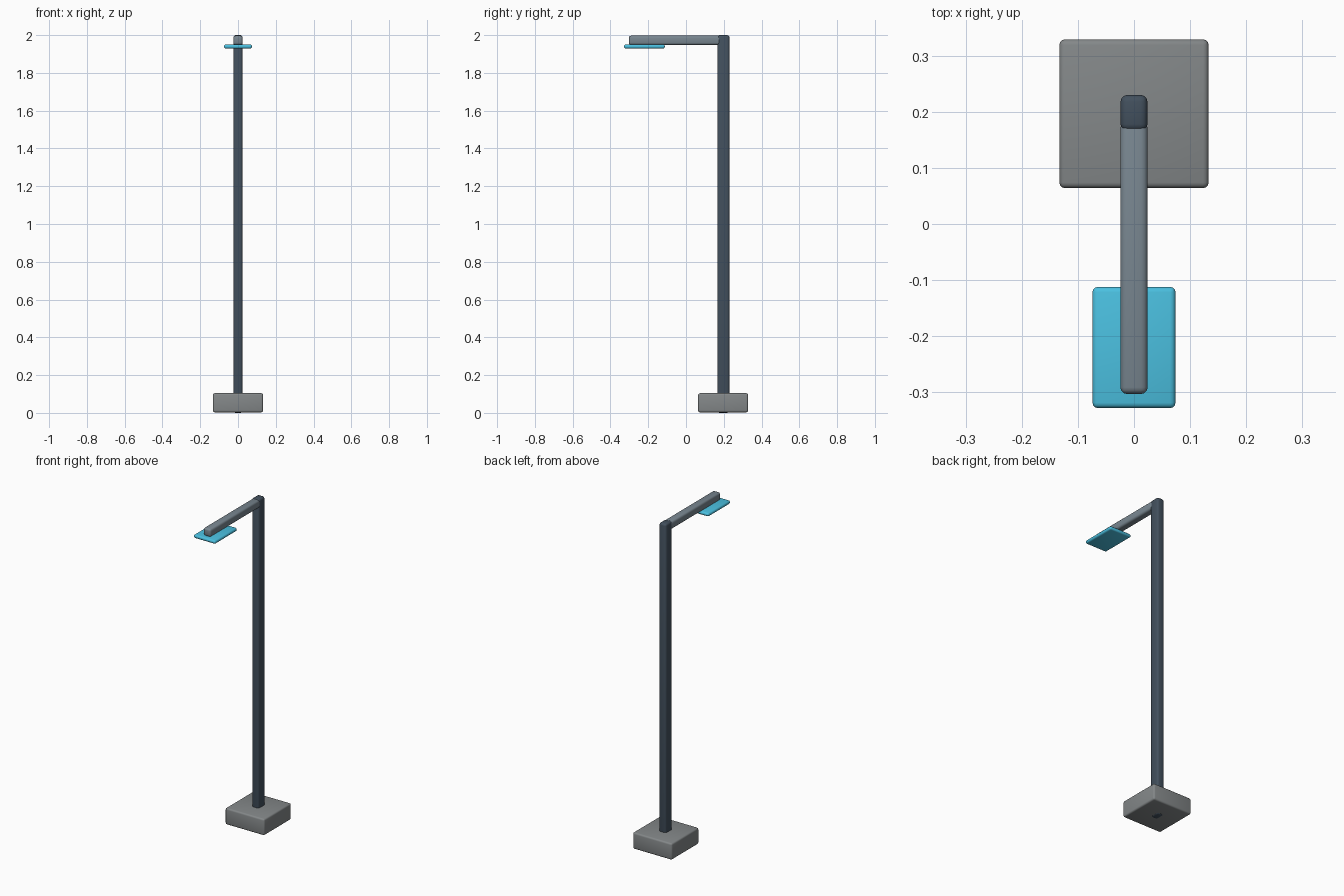
import bpy
import math

if "Cube" in bpy.data.objects:
    bpy.data.objects.remove(bpy.data.objects["Cube"])


def material(name, color):
    m = bpy.data.materials.new(name)
    m.diffuse_color = (*color, 1)
    m.use_nodes = True
    m.node_tree.nodes["Principled BSDF"].inputs["Base Color"].default_value = m.diffuse_color
    return m


def rounded_box(name, lo, hi, radius, mat):
    """Box between two corners with rounded edges."""
    bpy.ops.mesh.primitive_cube_add(size=1, location=[(a + b) / 2 for a, b in zip(lo, hi)])
    ob = bpy.context.object
    ob.name = name
    ob.scale = [b - a for a, b in zip(lo, hi)]
    bpy.ops.object.transform_apply(location=False, rotation=False, scale=True)
    bev = ob.modifiers.new("rounding", 'BEVEL')
    bev.width = radius
    bev.segments = 3
    bpy.ops.object.modifier_apply(modifier=bev.name)
    bpy.ops.object.shade_smooth_by_angle(angle=math.radians(40))
    ob.data.materials.append(mat)
    return ob


concrete = material("concrete", (0.23, 0.245, 0.25))
dark_steel = material("dark_steel", (0.055, 0.08, 0.11))
light_steel = material("light_steel", (0.19, 0.24, 0.28))
cyan = material("cyan", (0.07, 0.53, 0.75))

# Footing block, pole passing through it, arm reaching forward, lamp panel below
rounded_box("base", (-0.133, 0.064, 0.003), (0.133, 0.329, 0.104), 0.010, concrete)
rounded_box("pole", (-0.024, 0.166, 0.0), (0.024, 0.230, 2.0), 0.012, dark_steel)
rounded_box("arm", (-0.0245, -0.303, 1.948), (0.0245, 0.182, 1.997), 0.012, light_steel)
rounded_box("lamp_panel", (-0.074, -0.328, 1.929), (0.074, -0.112, 1.950), 0.0095, cyan)
